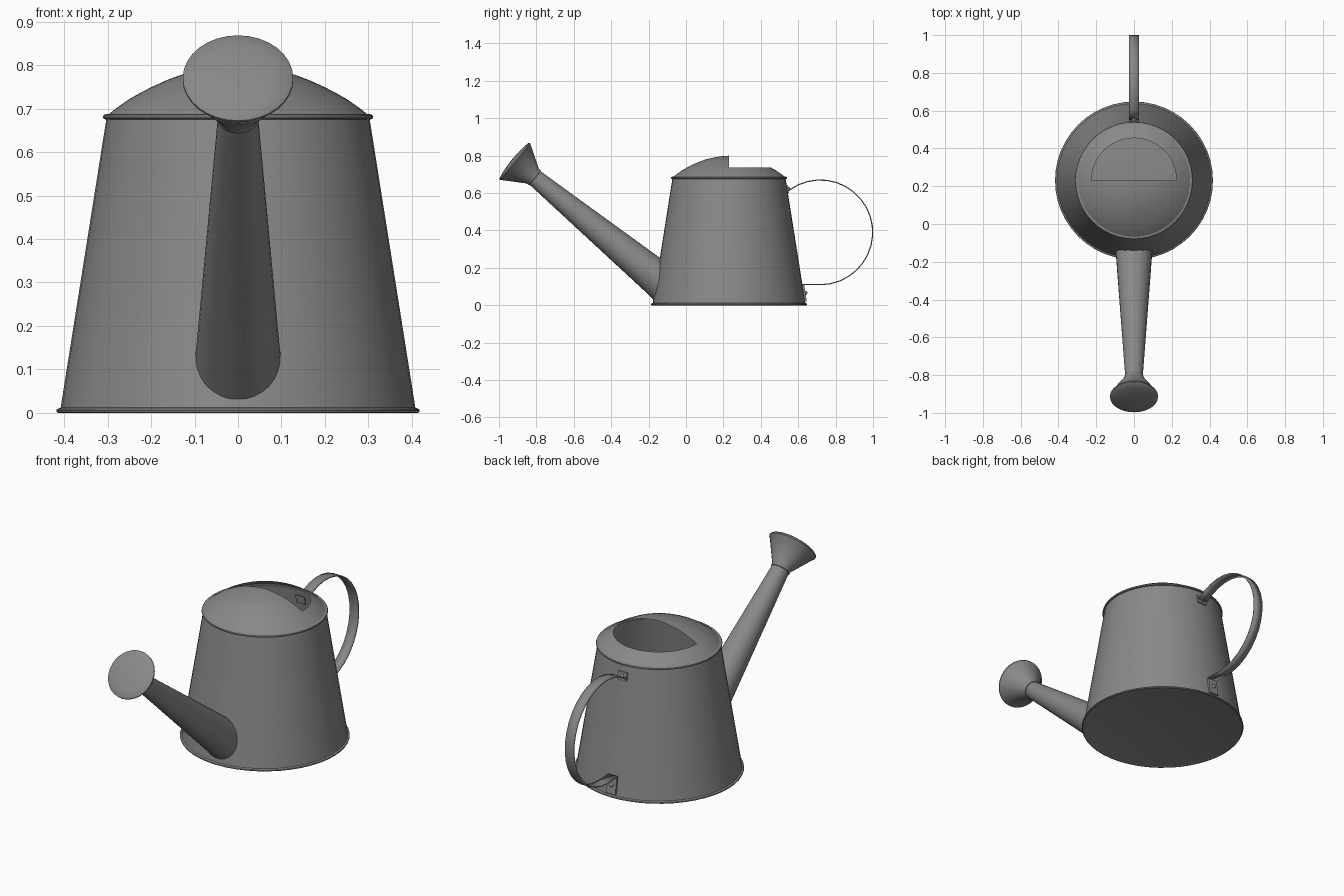
import bpy, bmesh, math
from mathutils import Vector, Matrix

cube = bpy.data.objects.get("Cube")
if cube:
    bpy.data.objects.remove(cube, do_unlink=True)

CENTRE_Y = 0.23
OPENING_R = 0.225

metal = bpy.data.materials.new("grey_metal")
metal.use_nodes = True
GREY = (0.25, 0.25, 0.25, 1)
metal.diffuse_color = GREY
metal.node_tree.nodes["Principled BSDF"].inputs["Base Color"].default_value = GREY


def finish(bm, name, angle=35):
    """Turn a bmesh into a named, shaded object."""
    bmesh.ops.remove_doubles(bm, verts=bm.verts, dist=0.0002)
    mesh = bpy.data.meshes.new(name)
    bm.to_mesh(mesh)
    bm.free()
    obj = bpy.data.objects.new(name, mesh)
    bpy.context.collection.objects.link(obj)
    mesh.materials.append(metal)
    bpy.ops.object.select_all(action='DESELECT')
    obj.select_set(True)
    bpy.context.view_layer.objects.active = obj
    bpy.ops.object.shade_smooth_by_angle(angle=math.radians(angle))
    return obj


def lathe(profile, matrix, sides=48):
    """Revolve (radius, height) points about local z."""
    bm = bmesh.new()
    rings = []
    for r, h in profile:
        ring = []
        for i in range(sides):
            a = math.tau * i / sides
            ring.append(bm.verts.new(matrix @ Vector((r * math.cos(a), r * math.sin(a), h))))
        rings.append(ring)
    for low, high in zip(rings, rings[1:]):
        for i in range(sides):
            j = (i + 1) % sides
            bm.faces.new((low[i], low[j], high[j], high[i]))
    return bm


def bead(radius, z, size):
    """Half-round rolled edge profile."""
    steps = [math.pi * (k / 4 - 0.5) for k in range(5)]
    return [(radius + size * math.cos(a), z + size * math.sin(a)) for a in steps]


upright = Matrix.Translation((0, CENTRE_Y, 0))

# Tapered body with closed base and rolled edges
profile = [(0, 0.004), (0.40, 0.004)] + bead(0.413, 0.005, 0.005)
profile += [(0.408, 0.012), (0.303, 0.675)] + bead(0.305, 0.681, 0.006) + [(0.297, 0.688)]
finish(lathe(profile, upright), "body")

# Domed lid with the rear half of its crown open
dome = [(0.300, 0.685), (0.28, 0.701), (0.25, 0.722), (OPENING_R, 0.736), (0.20, 0.749),
        (0.165, 0.765), (0.13, 0.778), (0.09, 0.788), (0.045, 0.796), (0, 0.80)]
bm = lathe(dome, upright)
crown = [f for f in bm.faces
         if f.calc_center_median().y > CENTRE_Y
         and (f.calc_center_median() - Vector((0, CENTRE_Y, 0))).xy.length < OPENING_R - 0.002]
bmesh.ops.delete(bm, geom=crown, context='FACES')
finish(bm, "lid")

# Spout and rose share one slanted axis
axis = Vector((0, -0.773, 0.634)).normalized()
slanted = Matrix.Translation((0, -0.16, 0.15)) @ axis.to_track_quat('Z', 'Y').to_matrix().to_4x4()
finish(lathe([(0.104, -0.10), (0.096, 0), (0.045, 0.86)], slanted, 32), "spout")
rose = [(0.045, 0.835), (0.050, 0.838), (0.051, 0.852), (0.122, 0.968), (0.127, 0.972),
        (0.127, 0.978), (0.120, 0.983), (0.09, 0.989), (0.05, 0.993), (0, 0.995)]
finish(lathe(rose, slanted, 32), "rose")

# Flat strap handle: an arc running into a straight lower end
HALF_W = 0.027
path = []
for k in range(21):
    a = math.radians(126 - 216 * k / 20)
    path.append((0.718 + 0.28 * math.cos(a), 0.39 + 0.28 * math.sin(a)))
path.append((0.625, 0.112))
bm = bmesh.new()
rows = [[bm.verts.new((x, y, z)) for x in (-HALF_W, HALF_W)] for y, z in path]
for a, b in zip(rows, rows[1:]):
    bm.faces.new((a[0], a[1], b[1], b[0]))
handle = finish(bm, "handle")
solid = handle.modifiers.new("thickness", 'SOLIDIFY')
solid.thickness = 0.006
solid.offset = 0


# Bent mounting tabs with rivets, lying against the tapered wall
def tab(name, top_z, bottom_z, depth):
    bm = bmesh.new()
    bmesh.ops.create_cube(bm, size=1)
    for v in bm.verts:
        z = top_z if v.co.z > 0 else bottom_z
        wall = CENTRE_Y + 0.409 - 0.159 * z
        v.co = (v.co.x * 2 * HALF_W, wall + (depth if v.co.y > 0 else -0.006), z)
    finish(bm, name)
    mid = (top_z + bottom_z) / 2
    bm = bmesh.new()
    bmesh.ops.create_uvsphere(bm, u_segments=12, v_segments=8, radius=0.011)
    bmesh.ops.translate(bm, verts=bm.verts,
                        vec=(0, CENTRE_Y + 0.409 - 0.159 * mid + depth, mid))
    finish(bm, name + "_rivet")


tab("upper_tab", 0.643, 0.60, 0.007)
tab("lower_tab", 0.113, 0.02, 0.010)
